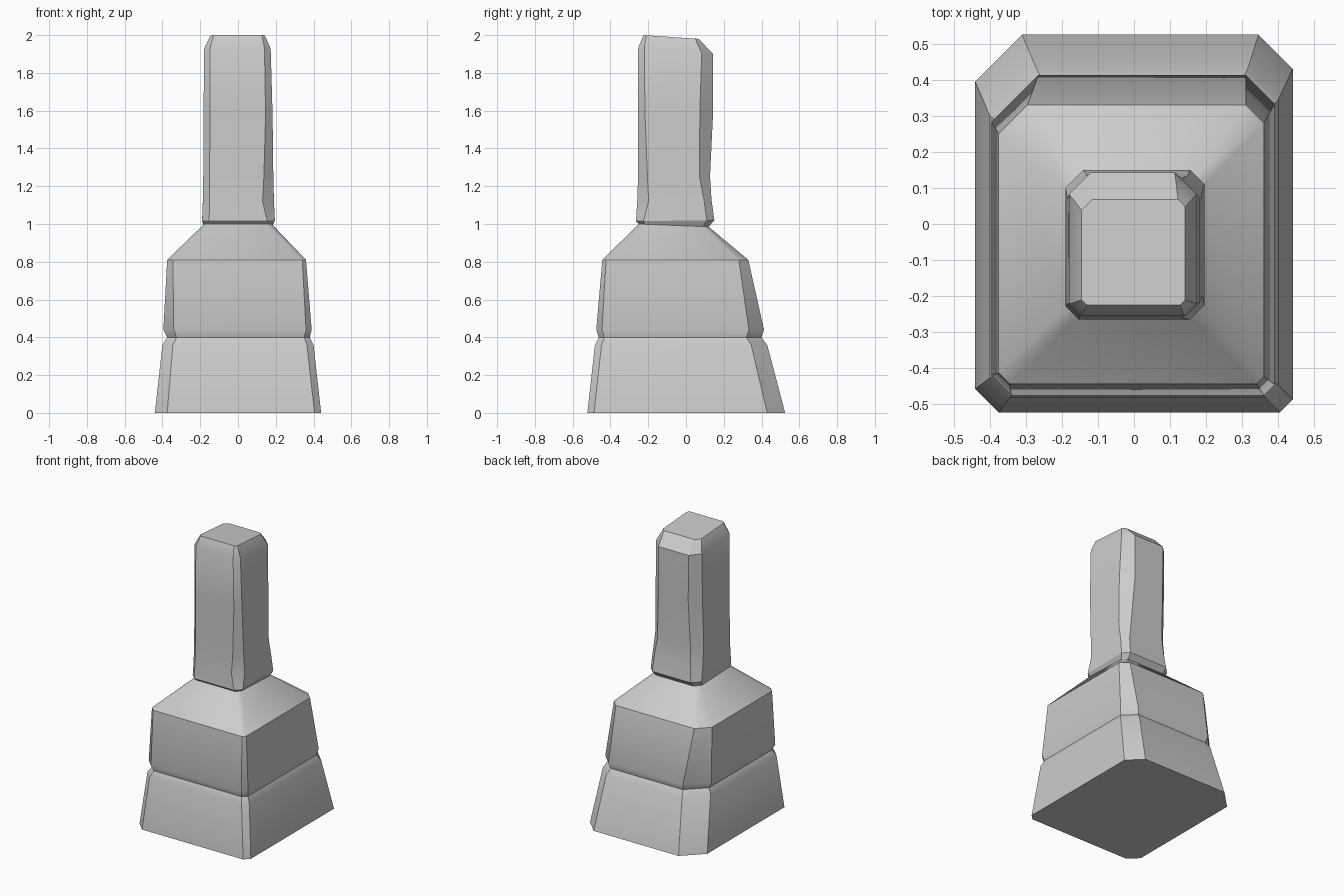
import bpy, bmesh


def ring(zf, zb, x0, x1, y0, y1, fl, fr, br, bl):
    """Chamfered rectangle; zf/zb = front and back height, then four corner cuts."""
    pts = [(x0 + fl, y0), (x1 - fr, y0), (x1, y0 + fr), (x1, y1 - br),
           (x1 - br, y1), (x0 + bl, y1), (x0, y1 - bl), (x0, y0 + fl)]
    return [(x, y, zf + (zb - zf) * (y - y0) / (y1 - y0)) for x, y in pts]


def loft(name, sections, cap_start=False, cap_end=False):
    bm = bmesh.new()
    rings = [[bm.verts.new(p) for p in ring(*s)] for s in sections]
    for a, b in zip(rings, rings[1:]):
        for i in range(8):
            j = (i + 1) % 8
            bm.faces.new((a[i], a[j], b[j], b[i]))
    if cap_start:
        bm.faces.new(rings[0][::-1])
    if cap_end:
        bm.faces.new(rings[-1])
    me = bpy.data.meshes.new(name)
    bm.to_mesh(me)
    bm.free()
    ob = bpy.data.objects.new(name, me)
    bpy.context.collection.objects.link(ob)
    bpy.ops.object.select_all(action='DESELECT')
    ob.select_set(True)
    bpy.context.view_layer.objects.active = ob
    bpy.ops.object.shade_smooth_by_angle(angle=0.55)
    return ob


# shared neck section where the handle meets the shoulders
neck = (1.0, 0.985, -0.18, 0.18, -0.25, 0.12, 0.03, 0.03, 0.03, 0.04)

# flared foot, groove and sloping shoulders
loft("base", [
    (0.00, 0.00, -0.44, 0.44, -0.522, 0.525, 0.065, 0.035, 0.095, 0.13),
    (0.36, 0.36, -0.40, 0.40, -0.482, 0.43, 0.055, 0.035, 0.085, 0.13),
    (0.40, 0.40, -0.375, 0.38, -0.462, 0.40, 0.05, 0.03, 0.08, 0.12),
    (0.44, 0.44, -0.395, 0.39, -0.475, 0.413, 0.055, 0.03, 0.08, 0.13),
    (0.81, 0.81, -0.375, 0.36, -0.443, 0.33, 0.03, 0.02, 0.05, 0.08),
    neck,
], cap_start=True)

# upright handle with a bevelled top
loft("handle", [
    neck,
    (1.015, 1.02, -0.19, 0.195, -0.265, 0.15, 0.037, 0.04, 0.04, 0.05),
    (1.12, 1.13, -0.186, 0.19, -0.258, 0.135, 0.035, 0.06, 0.04, 0.055),
    (1.25, 1.25, -0.184, 0.187, -0.254, 0.127, 0.034, 0.05, 0.055, 0.06),
    (1.58, 1.58, -0.182, 0.183, -0.254, 0.143, 0.033, 0.037, 0.07, 0.065),
    (1.93, 1.90, -0.18, 0.173, -0.254, 0.143, 0.032, 0.033, 0.06, 0.06),
    (2.00, 1.98, -0.145, 0.142, -0.225, 0.068, 0.015, 0.015, 0.02, 0.03),
], cap_end=True)
